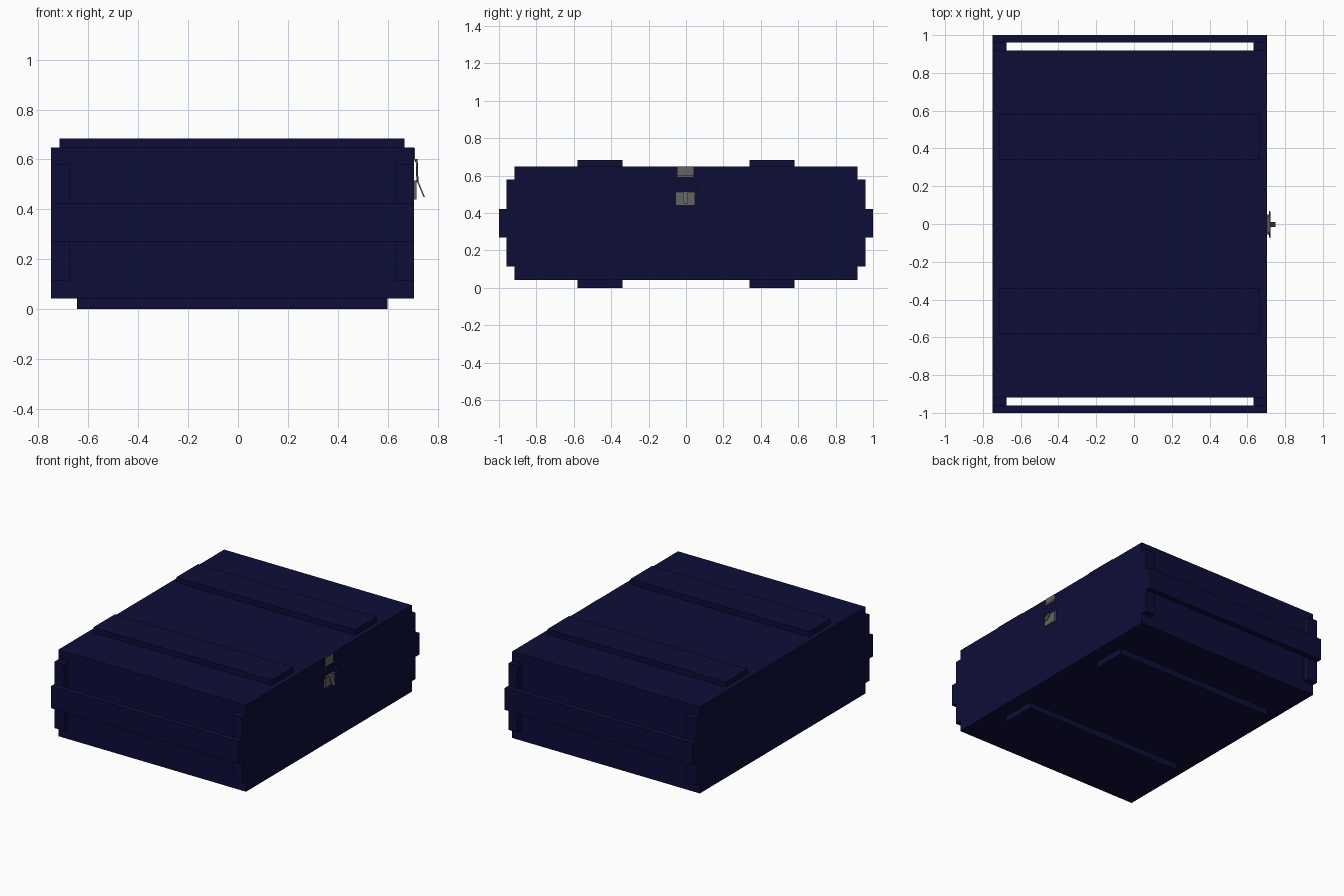
import bpy, bmesh
from mathutils import Vector

if "Cube" in bpy.data.objects:
    bpy.data.objects.remove(bpy.data.objects["Cube"])


def material(name, rgb):
    m = bpy.data.materials.new(name)
    m.diffuse_color = (*rgb, 1)
    m.use_nodes = True
    m.node_tree.nodes["Principled BSDF"].inputs["Base Color"].default_value = m.diffuse_color
    return m


NAVY = material("navy paint", (0.004, 0.004, 0.040))
STEEL = material("grey steel", (0.125, 0.125, 0.120))


def box(name, x, y, z, mat=NAVY):
    """Axis-aligned box from (min, max) ranges."""
    bm = bmesh.new()
    bmesh.ops.create_cube(bm, size=1)
    for v in bm.verts:
        v.co = Vector([r[0] if c < 0 else r[1] for c, r in zip(v.co, (x, y, z))])
    me = bpy.data.meshes.new(name)
    bm.to_mesh(me)
    bm.free()
    me.materials.append(mat)
    ob = bpy.data.objects.new(name, me)
    bpy.context.collection.objects.link(ob)
    return ob


def wire(name, pts, radius, closed=False):
    """Round steel wire along straight segments."""
    cu = bpy.data.curves.new(name, 'CURVE')
    cu.dimensions = '3D'
    cu.bevel_depth = radius
    cu.bevel_resolution = 1
    cu.use_fill_caps = True
    sp = cu.splines.new('POLY')
    sp.points.add(len(pts) - 1)
    for p, co in zip(sp.points, pts):
        p.co = (*co, 1)
    sp.use_cyclic_u = closed
    cu.materials.append(STEEL)
    ob = bpy.data.objects.new(name, cu)
    bpy.context.collection.objects.link(ob)
    return ob


X0, X1, Y = -0.75, 0.705, 0.918
T = 0.07

# Crate body: floor, walls and lid
box("floor", (X0, X1), (-Y, Y), (0.042, 0.115))
box("lid", (X0, X1), (-Y, Y), (0.58, 0.648))
box("latch_side_wall", (X1 - T, X1), (-Y, Y), (0.115, 0.58))
box("hinge_side_wall", (X0, X0 + T), (-Y, Y), (0.115, 0.58))

for s, side in ((-1, "front"), (1, "back")):
    def span(a, b):
        return tuple(sorted((s * a, s * b)))
    box(side + "_wall", (X0 + T, X1 - T), span(Y - T, Y), (0.115, 0.58))
    # End cleats and the carrying rail standing off the wall
    box(side + "_cleat_left", (X0, -0.675), span(Y, 0.96), (0.115, 0.58))
    box(side + "_cleat_right", (0.632, X1), span(Y, 0.96), (0.115, 0.58))
    box(side + "_carry_rail", (X0, X1), span(0.96, 1.0), (0.27, 0.423))
    # Lid battens and base skids
    box(side + "_lid_batten", (-0.715, 0.668), span(0.34, 0.58), (0.648, 0.685))
    box(side + "_base_skid", (-0.645, 0.6), span(0.34, 0.58), (0, 0.042))

# Toggle latch
C = -0.003
box("latch_top_plate", (X1, 0.709), (C - 0.043, C + 0.043), (0.595, 0.646), STEEL)
box("latch_hook", (0.709, 0.72), (C - 0.043, C + 0.043), (0.59, 0.602), STEEL)
box("latch_base_plate", (X1, 0.716), (C - 0.052, C + 0.052), (0.44, 0.515), STEEL)
wire("latch_bail", [(0.716, C - 0.043, 0.596), (0.716, C + 0.043, 0.596),
                    (0.719, C + 0.068, 0.512), (0.719, C - 0.068, 0.512)], 0.004, True)
lever = box("latch_lever", (0.716, 0.722), (C - 0.013, C + 0.013), (0.45, 0.515), STEEL)
for v in lever.data.vertices:          # swing the lever tip outward
    if v.co.z < 0.48:
        v.co.x += 0.027
